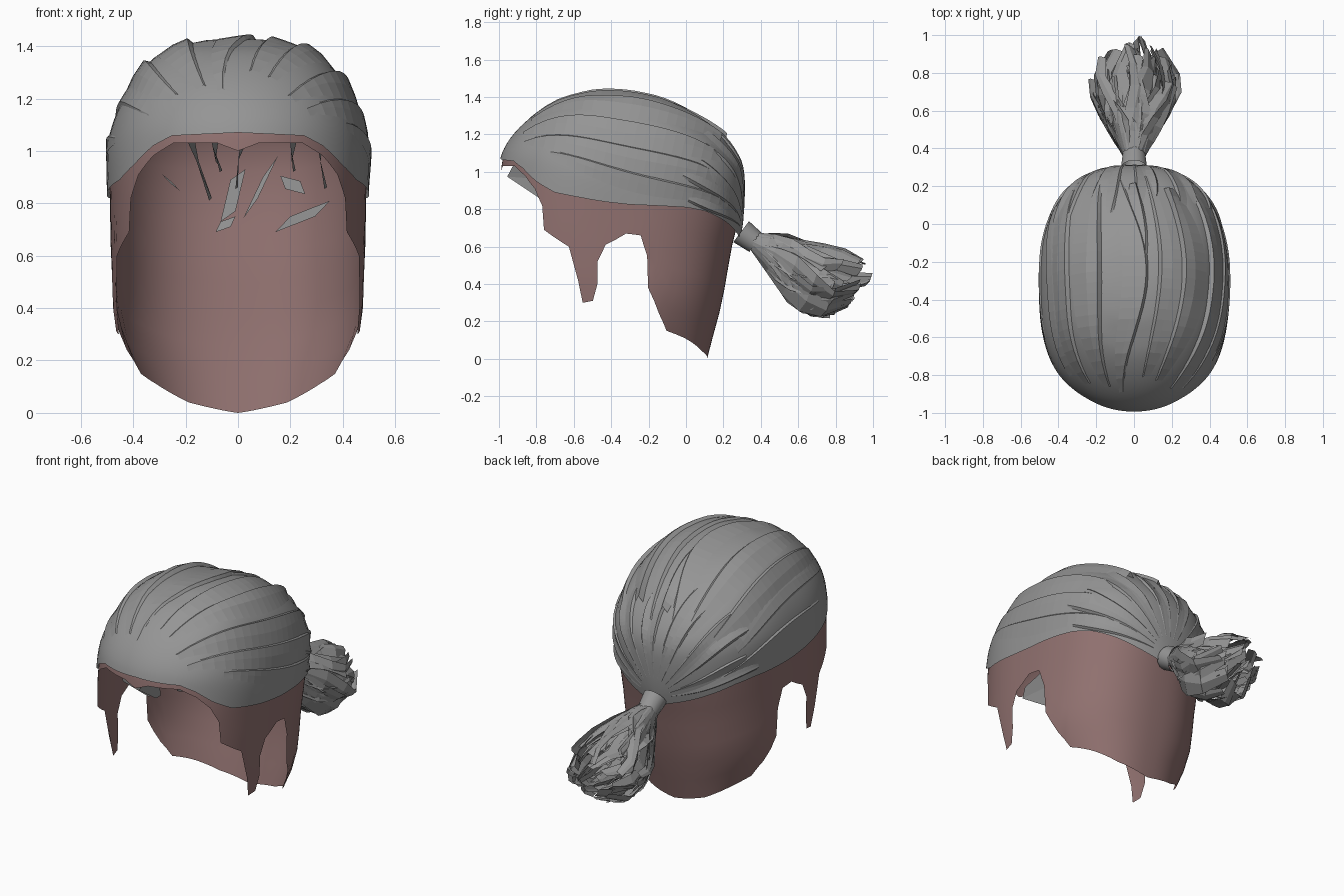
import bpy, bmesh, math, random
from mathutils import Vector, Matrix
from mathutils.bvhtree import BVHTree

random.seed(4)
if "Cube" in bpy.data.objects:
    bpy.data.objects.remove(bpy.data.objects["Cube"])


def material(name, color):
    m = bpy.data.materials.new(name)
    m.use_nodes = True
    m.diffuse_color = color
    m.node_tree.nodes["Principled BSDF"].inputs["Base Color"].default_value = color
    return m


SKIN = material("rosy scalp", (0.28, 0.165, 0.16, 1))
HAIR = material("grey hair", (0.3, 0.3, 0.3, 1))


def make(name, bm, mat, smooth=False):
    mesh = bpy.data.meshes.new(name)
    bm.to_mesh(mesh)
    mesh.materials.append(mat)
    obj = bpy.data.objects.new(name, mesh)
    bpy.context.collection.objects.link(obj)
    if smooth:
        mesh.shade_smooth()
    return obj


def interp(table, x):
    """Smooth interpolation of the rows of a table, keyed by the first column."""
    x = min(max(x, table[0][0]), table[-1][0])
    i = 0
    while i < len(table) - 2 and x > table[i + 1][0]:
        i += 1
    a, b = table[i], table[i + 1]
    p, q = table[max(i - 1, 0)], table[min(i + 2, len(table) - 1)]
    h = b[0] - a[0]
    u = (x - a[0]) / h
    out = []
    for k in range(1, len(a)):
        m0 = (b[k] - p[k]) / (b[0] - p[0]) * h
        m1 = (q[k] - a[k]) / (q[0] - a[0]) * h
        out.append((2*u**3 - 3*u*u + 1) * a[k] + (u**3 - 2*u*u + u) * m0
                   + (3*u*u - 2*u**3) * b[k] + (u**3 - u*u) * m1)
    return out


def linear(points, x):
    for (x0, z0), (x1, z1) in zip(points, points[1:]):
        if x <= x1:
            return z0 + (z1 - z0) * (x - x0) / max(x1 - x0, 1e-6)
    return points[-1][1]


# Head shape: height, back y, front y, half width
HEAD = [(0, .12, -.85, .38), (.15, .16, -.9, .41), (.3, .2, -.95, .475), (.6, .255, -1.02, .492),
        (.8, .3, -1.03, .496), (1, .305, -1, .498), (1.1, .262, -.98, .477), (1.2, .18, -.92, .435),
        (1.3, .045, -.815, .372), (1.38, -.12, -.68, .28), (1.41, -.24, -.57, .18),
        (1.425, -.33, -.5, .1), (1.43, -.42, -.42, 0)]
# Ring exponents: pointed forehead, squarer sides, rounder back
FRONT_X, BACK_X, RING_Y = 2.0, 2.4, 2.5


def spow(v, e):
    return math.copysign(abs(v) ** e, v)


def head_point(theta, z, scale=1.0):
    back, front, half = interp(HEAD, z)
    c, ry = (back + front) / 2, (back - front) / 2
    power = FRONT_X if math.cos(theta) > 0 else BACK_X
    return Vector((half * scale * spow(math.sin(theta), 2 / power),
                   c - ry * scale * spow(math.cos(theta), 2 / RING_Y), z))


def theta_y(y, z):
    back, front, _ = interp(HEAD, z)
    d = (back + front - 2 * y) / (back - front)
    return math.acos(max(-1, min(1, spow(d, RING_Y / 2))))


def theta_x(x, z, power=FRONT_X):
    return math.asin(min(1, abs(x) / interp(HEAD, z)[2]) ** (power / 2))


def edge_line(front, side, rear):
    pts = [(theta_x(x, z), z) for x, z in front]
    pts += [(theta_y(y, z), z) for y, z in side] + rear
    return sorted(pts, key=lambda p: p[0])


def dome(edge, scale, rows, shape):
    """Shell rising from an edge line to the crown, mirrored in x."""
    cols = []
    for (t0, _), (t1, _) in zip(edge, edge[1:]):
        n = max(1, math.ceil((t1 - t0) / .06))
        cols += [t0 + (t1 - t0) * i / n for i in range(n)]
    cols.append(math.pi)
    cols += [-t for t in reversed(cols[1:-1])]
    bm = bmesh.new()
    grid = []
    for t in cols:
        low = linear(edge, abs(t))
        line = []
        for r in range(rows + 1):
            z = low + (HEAD[-1][0] - low) * math.sin(r / rows * math.pi / 2)
            line.append(bm.verts.new(shape(head_point(t, z, scale))))
        grid.append(line)
    for a, b in zip(grid, grid[1:] + grid[:1]):
        for r in range(rows):
            bm.faces.new((a[r], b[r], b[r + 1], a[r + 1]))
    bmesh.ops.remove_doubles(bm, verts=bm.verts, dist=1e-4)
    bmesh.ops.recalc_face_normals(bm, faces=bm.faces)
    return bm


# Scalp with widow's peak, sideburns, ear openings and pointed nape
def sink(p):
    p.z -= .025 * max(0, p.z - 1.1) / .33
    return p


scalp_edge = edge_line(
    [(0, 1), (.08, 1.03), (.25, 1.03), (.33, .98), (.385, .91)],
    [(-.775, .82), (-.765, .69), (-.63, .6), (-.58, .42), (-.555, .3), (-.5, .31), (-.475, .4),
     (-.475, .52), (-.43, .61), (-.32, .67), (-.24, .66), (-.205, .55), (-.2, .38),
     (-.14, .24), (-.1, .15), (0, .11)],
    [(2.7, .04), (math.pi, 0)])
make("scalp", dome(scalp_edge, .985, 18, sink), SKIN, True)

# Swept back hair cap, drawn out towards the tie
TIE = Vector((0, .335, .65))


def pull(p):
    w = math.exp(-((p - TIE).length / .18) ** 2)
    return p + (TIE - p) * .35 * w


hair_edge = edge_line(
    [(0, 1.07), (.25, 1.058)],
    [(-.87, 1.02), (-.8, .95), (-.7, .89), (-.55, .86), (-.3, .825), (0, .81), (.1, .79),
     (.2, .74)],
    [(math.pi, .63)])
cap = dome(hair_edge, 1.006, 20, pull)
make("hair_cap", cap, HAIR, True)
tree = BVHTree.FromBMesh(cap)

# Overlapping locks that follow the cap from the forehead to the tie
FRONT, REAR = Vector((0, -.95, .97)), Vector((0, .285, .69))
AXIS = (REAR - FRONT).normalized()
UP = Vector((1, 0, 0)).cross(AXIS)


def on_cap(angle, t, lift):
    d = Vector((math.sin(angle), 0, 0)) + UP * math.cos(angle)
    base = FRONT.lerp(REAR, t)
    hit = tree.ray_cast(base + d * 2, -d, 2)[0]
    if not hit:
        hit = tree.find_nearest(base + d * (.05 + .25 * (1 - t)))[0]
    return hit + d * lift


def strip(bm, rows):
    rows = [[bm.verts.new(p) for p in row] for row in rows]
    for a, b in zip(rows, rows[1:]):
        for i in range(len(a) - 1):
            bm.faces.new((a[i], a[i + 1], b[i + 1], b[i]))


locks = bmesh.new()


def lock(angle, t0, t1, width, lift, flare=0, sway=6):
    rows = []
    for i in range(21):
        u = i / 20
        t = t0 + (t1 - t0) * u
        taper = math.sin(math.pi * (.06 + .88 * u)) ** .6
        a = math.radians(angle + sway * math.sin(u * 3))
        w = math.radians(width) * taper
        h = lift * taper + flare * u ** 4
        rows.append([on_cap(a - w, t, .002), on_cap(a - w * .4, t, h * .6),
                     on_cap(a, t, h), on_cap(a + math.copysign(.03, w), t, -.004)])
    strip(locks, rows)


for spec in [(-60, .08, .8, -14, .01), (-42, .04, .85, 16, .022), (-24, .02, .9, 15, .024),
             (-12, 0, .88, 12, .018, 0, 18), (8, .05, .9, -14, .018), (20, .04, .84, -14, .022, .03),
             (38, .02, .86, -16, .025), (52, .03, .9, -14, .014), (66, .15, .93, -10, .01),
             (-72, .25, .9, 8, .01), (0, .3, .86, 10, .008, .035)]:
    lock(*spec)
for i in range(13):
    lock(-78 + i * 13, random.uniform(.7, .8), 1, random.choice((-6, 6)), .016, 0, 2)
make("swept_locks", locks, HAIR)

# Loose strands under the front hairline, and tips inside the back of the scalp
loose = bmesh.new()
for x, lean, size in [(-.19, .08, 1), (-.1, .03, .5), (.01, -.02, .8), (.2, .01, .5), (.3, .03, .8)]:
    y = -.96 + abs(x) * .4
    strip(loose, [[(x, y + .03, 1.03), (x + .025, y + .2, 1.04)],
                  [(x + lean * .4, y, 1.03 - .07 * size), (x + lean * .5, y + .2, .96)],
                  [(x + lean, y + .18, 1.03 - .22 * size),
                   (x + lean + .01, y + .21, 1.03 - .21 * size)]])
for x, z, w, h, lean in [(-.27, .88, .02, .015, -.02), (-.02, .83, .03, .08, .02),
                         (.09, .86, .03, .08, .04), (.22, .87, .04, .025, -.01),
                         (.26, .75, .08, .03, .03), (-.05, .72, .03, .02, .01)]:
    rows = []
    for side in (-1, 1):
        row = []
        for k in (-1, 1):
            px, pz = x + side * w + k * lean, z + k * h + side * lean
            t = math.copysign(math.pi - theta_x(px, pz, BACK_X), px)
            row.append(head_point(t, pz, .95))
        rows.append(row)
    strip(loose, rows)
make("loose_strands", loose, HAIR)

# Hair tie
tie = bmesh.new()
turn = Vector((0, .8, -.6)).to_track_quat("Z", "Y").to_matrix().to_4x4()
bmesh.ops.create_cone(tie, segments=14, radius1=.07, radius2=.06, depth=.1,
                      matrix=Matrix.Translation(TIE) @ turn)
make("hair_tie", tie, HAIR, True)

# Ponytail of broad jagged cards: distance, centre y, centre z, radius
TAIL = [(0, .36, .63, .045), (.25, .51, .54, .105), (.5, .66, .44, .165),
        (.75, .82, .4, .17), (1, .985, .42, .07)]
NORMAL = Vector((0, .3, .95))
tail = bmesh.new()
for i in range(84):
    phi = i * 2.4
    layer = random.uniform(.75, 1.1) if i % 3 else random.uniform(.1, .6)
    length = 1 if i % 21 == 0 else random.uniform(.58, .93)
    wide = random.uniform(.045, .085)
    twist = random.uniform(-.8, .8)
    rows = []
    for j in range(6):
        u = j / 5
        y, z, r = interp(TAIL, u * length)
        a = phi + .3 * math.sin(u * 4 + i)
        out = Vector((math.cos(a) * 1.2, 0, 0)) + NORMAL * math.sin(a)
        along = Vector((-math.sin(a), 0, 0)) + NORMAL * math.cos(a)
        side = along * math.cos(twist * u) + out * math.sin(twist * u)
        w = wide * (.2 + .8 * math.sin(math.pi * min(u, .88)))
        c = Vector((0, y, z)) + out * r * layer
        skew = Vector((0, .5 * w * u, 0))
        rows.append([c - side * w - skew, c + out * w * .2, c + side * w * .8])
    strip(tail, rows)
make("ponytail", tail, HAIR)
